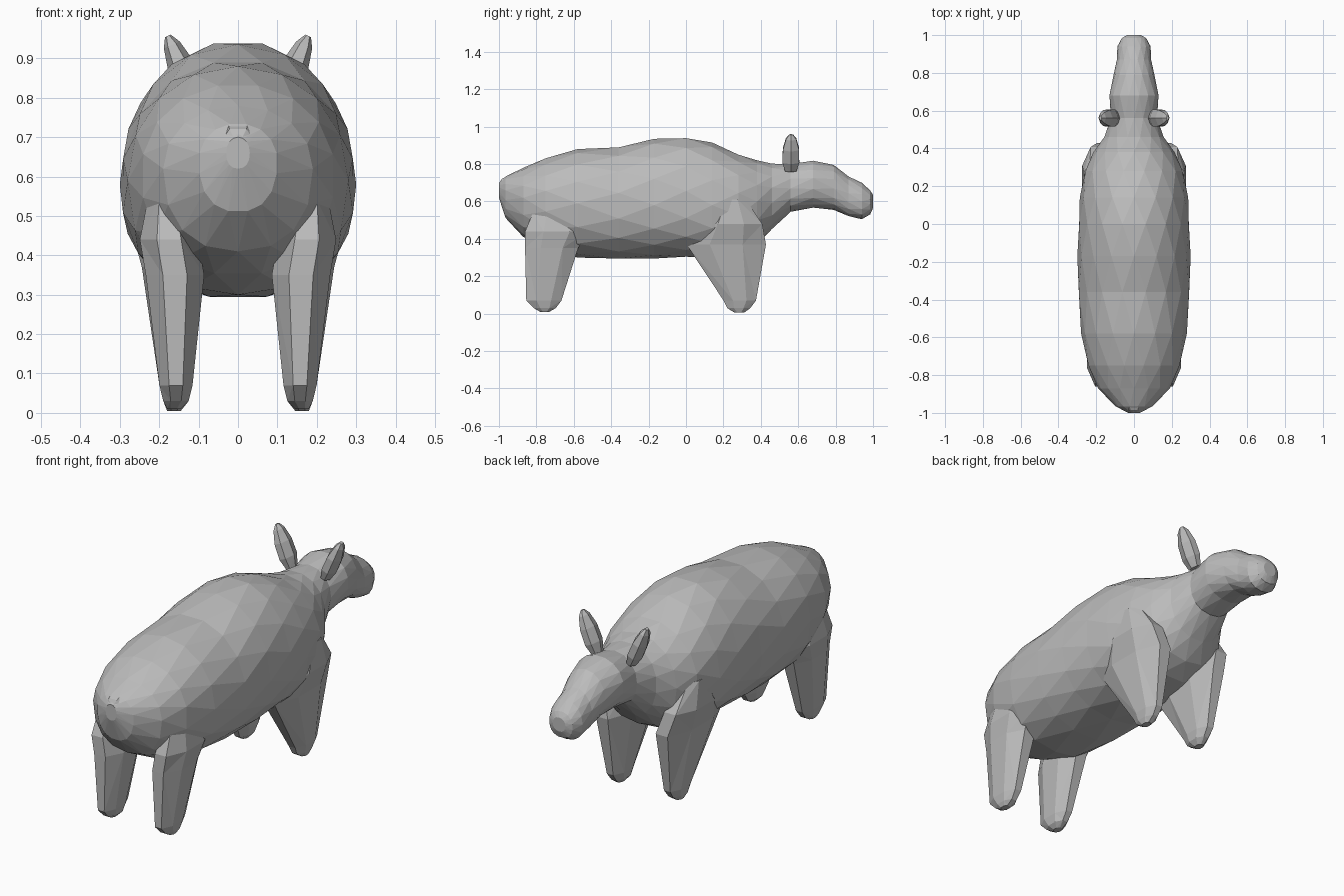
import bpy, bmesh, math
from mathutils import Vector

if "Cube" in bpy.data.objects:
    bpy.data.objects.remove(bpy.data.objects["Cube"])

grey = bpy.data.materials.new("plain grey")
grey.use_nodes = True
grey.diffuse_color = (0.5, 0.5, 0.5, 1)
grey.node_tree.nodes["Principled BSDF"].inputs["Base Color"].default_value = (0.5, 0.5, 0.5, 1)


def loft(name, rings):
    """Skin equal-sized rings of points with flat triangles and close both ends."""
    bm = bmesh.new()
    loops = [[bm.verts.new(p) for p in ring] for ring in rings]
    n = len(loops[0])
    for k, (a, b) in enumerate(zip(loops, loops[1:])):
        for i in range(n):
            j = (i + 1) % n
            if k % 2 == 0:
                bm.faces.new((a[i], a[j], b[i]))
                bm.faces.new((a[j], b[j], b[i]))
            else:
                bm.faces.new((a[i], a[j], b[j]))
                bm.faces.new((a[i], b[j], b[i]))
    bm.faces.new(loops[0][::-1])
    bm.faces.new(loops[-1])
    bmesh.ops.recalc_face_normals(bm, faces=bm.faces)
    mesh = bpy.data.meshes.new(name)
    bm.to_mesh(mesh)
    bm.free()
    mesh.materials.append(grey)
    obj = bpy.data.objects.new(name, mesh)
    bpy.context.collection.objects.link(obj)
    return obj


def section(y, half, low, mid, high, turn, sides=16):
    """Upright cross-section: round back, slightly squarer belly."""
    ring = []
    for i in range(sides):
        a = math.tau * (i + turn) / sides
        c, s = math.cos(a), math.sin(a)
        p = 0.86 if s < 0 else 0.96
        x = half * math.copysign(abs(c) ** p, c)
        z = mid + (high - mid if s > 0 else mid - low) * math.copysign(abs(s) ** p, s)
        ring.append((x, y, z))
    return ring


# Body, neck and head: y, half width, bottom, widest height, top
profile = [
    (-1.0, .03, .62, .66, .70), (-.965, .10, .51, .64, .735),
    (-.87, .19, .41, .62, .78), (-.75, .245, .35, .61, .835),
    (-.58, .28, .30, .59, .88), (-.36, .297, .29, .58, .895),
    (-.17, .30, .295, .58, .935), (0, .295, .30, .58, .945),
    (.14, .287, .30, .58, .915), (.28, .262, .32, .59, .855),
    (.38, .215, .37, .60, .82), (.46, .16, .45, .64, .805),
    (.56, .122, .545, .67, .80), (.68, .132, .565, .70, .82),
    (.79, .108, .555, .67, .795), (.87, .092, .52, .62, .735),
    (.94, .088, .505, .60, .70), (.985, .065, .53, .60, .66),
    (1.0, .035, .565, .60, .635),
]
loft("body_and_head", [section(*row, turn=.5 * (k % 2)) for k, row in enumerate(profile)])


def leg_ring(z, x0, x1, y0, y1, side, sides=8):
    """Rounded box outline across a leg."""
    cx, cy = (x0 + x1) / 2, (y0 + y1) / 2
    ring = []
    for i in range(sides):
        a = math.tau * (i + .5) / sides
        ring.append((side * (cx + (x1 - x0) / 2 * math.cos(a) * 1.07),
                     cy + (y1 - y0) / 2 * math.sin(a) * 1.07, z))
    return ring


# Legs: height, inner x, outer x, rear y, front y
front_leg = [(.005, .145, .18, .26, .31), (.03, .125, .19, .22, .345),
             (.07, .115, .20, .20, .375), (.37, .085, .245, 0, .43),
             (.48, .12, .275, .07, .41), (.61, .16, .265, .17, .32)]
back_leg = [(.01, .145, .18, -.78, -.73), (.03, .125, .19, -.815, -.695),
            (.07, .115, .20, -.855, -.665), (.35, .085, .235, -.862, -.575),
            (.44, .10, .25, -.862, -.52), (.54, .13, .23, -.82, -.56)]

# Ears: position along the stem, half thickness, half depth
ear_rings = [(0, .022, .035), (.25, .036, .052), (.6, .035, .05), (.88, .022, .032), (1, .008, .012)]
root, tip = Vector((.095, .56, .765)), Vector((.178, .562, .957))
stem = (tip - root).normalized()
across = Vector((stem.z, 0, -stem.x))


def ear_ring(t, thick, depth, side, sides=6):
    ring = []
    for i in range(sides):
        a = math.tau * i / sides
        p = root.lerp(tip, t) + across * thick * math.cos(a) + Vector((0, depth * math.sin(a), 0))
        ring.append((p.x * side, p.y, p.z))
    return ring


for side, label in ((1, "left"), (-1, "right")):
    loft("front_leg_" + label, [leg_ring(*r, side) for r in front_leg])
    loft("back_leg_" + label, [leg_ring(*r, side) for r in back_leg])
    loft("ear_" + label, [ear_ring(*r, side) for r in ear_rings])

# Stubby tail lying against the rump
tail = [(-.90, .03, .70, .72, .745), (-.95, .05, .67, .71, .742),
        (-.985, .042, .66, .69, .725), (-.998, .02, .665, .685, .70)]
loft("tail", [section(*row, turn=0, sides=6) for row in tail])
